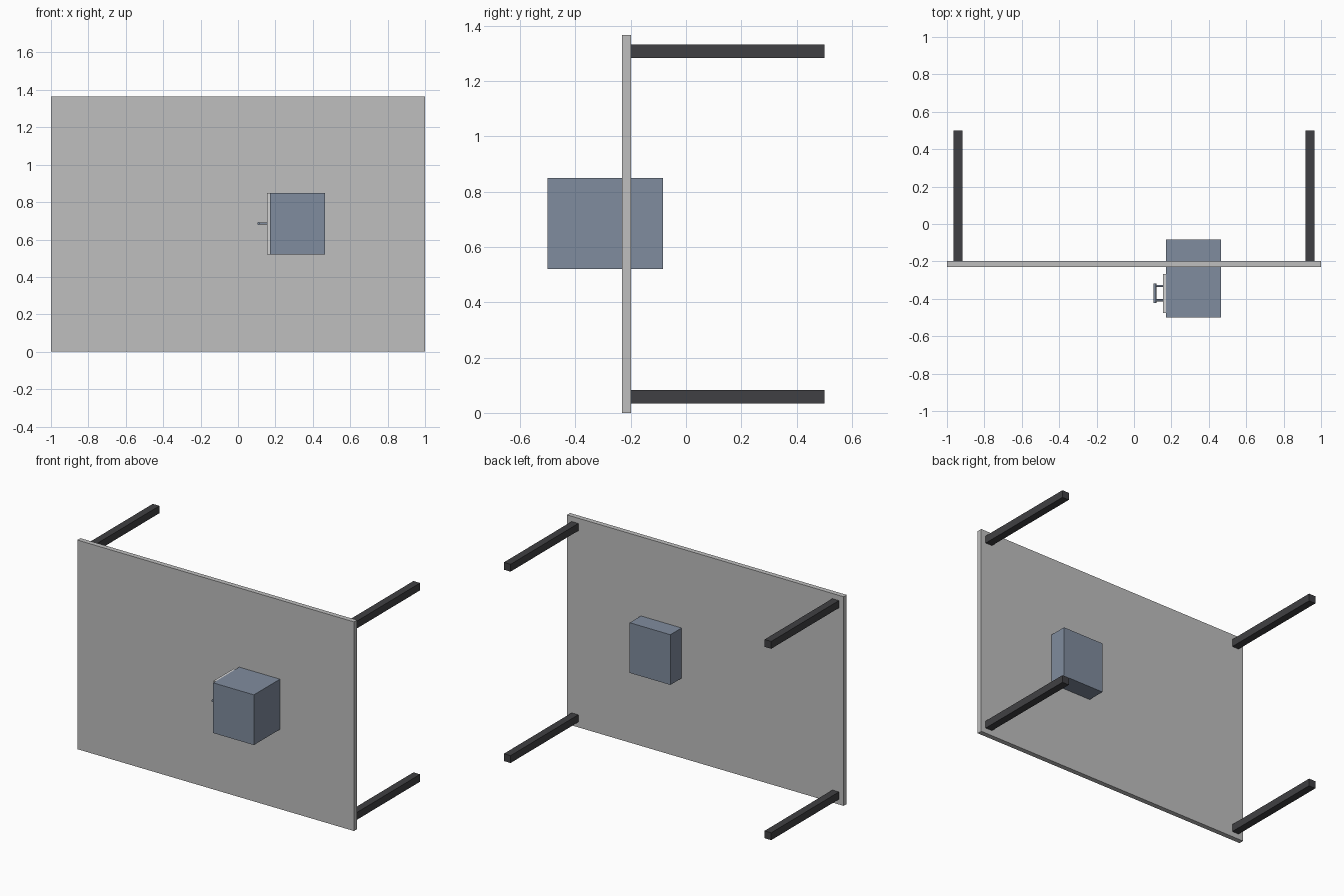
import bpy
import math
from mathutils import Vector

default = bpy.data.objects.get("Cube")
if default:
    bpy.data.objects.remove(default, do_unlink=True)


def material(name, rgb):
    mat = bpy.data.materials.new(name)
    mat.use_nodes = True
    colour = (*rgb, 1)
    mat.diffuse_color = colour
    mat.node_tree.nodes["Principled BSDF"].inputs["Base Color"].default_value = colour
    return mat


light_grey = material("light grey", (0.52, 0.52, 0.52))
pale_grey = material("pale grey", (0.65, 0.65, 0.65))
slate_blue = material("slate blue", (0.216, 0.262, 0.342))
charcoal = material("charcoal", (0.051, 0.051, 0.056))


def box(name, low, high, mat):
    low, high = Vector(low), Vector(high)
    bpy.ops.mesh.primitive_cube_add(size=1, location=(low + high) / 2)
    obj = bpy.context.object
    obj.name = name
    obj.scale = high - low
    bpy.ops.object.transform_apply(location=False, rotation=False, scale=True)
    obj.data.materials.append(mat)
    return obj


def rod(name, start, end, radius, mat):
    start, end = Vector(start), Vector(end)
    axis = end - start
    bpy.ops.mesh.primitive_cylinder_add(
        vertices=16, radius=radius, depth=axis.length, location=(start + end) / 2,
        rotation=axis.to_track_quat("Z", "Y").to_euler())
    obj = bpy.context.object
    obj.name = name
    obj.data.materials.append(mat)
    bpy.ops.object.shade_smooth_by_angle(angle=math.radians(40))
    return obj


# Upright panel
height = 1.366
panel_back = -0.199
box("table_top", (-1, -0.231, 0), (1, panel_back, height), light_grey)

# Four square legs, inset from the panel corners
leg = 0.048
inset = 0.034
for side, x in (("right", -1 + inset), ("left", 1 - inset - leg)):
    for level, z in (("lower", inset), ("upper", height - inset - leg)):
        box(f"{level}_{side}_leg", (x, panel_back, z), (x + leg, 0.5, z + leg), charcoal)

# Drawer box passing through the panel
bottom, top = 0.521, 0.849
box("drawer_box", (0.171, -0.5, bottom), (0.465, -0.083, top), slate_blue)

# Drawer front on the side of the box
box("drawer_front", (0.156, -0.475, bottom), (0.171, -0.268, top), pale_grey)

# Pull handle: two posts and a grip
grip_x = 0.111
middle = (bottom + top) / 2
for name, y in (("front_handle_post", -0.408), ("back_handle_post", -0.331)):
    rod(name, (0.157, y, middle), (grip_x, y, middle), 0.006, slate_blue)
rod("handle_grip", (grip_x, -0.422, middle), (grip_x, -0.317, middle), 0.008, slate_blue)
